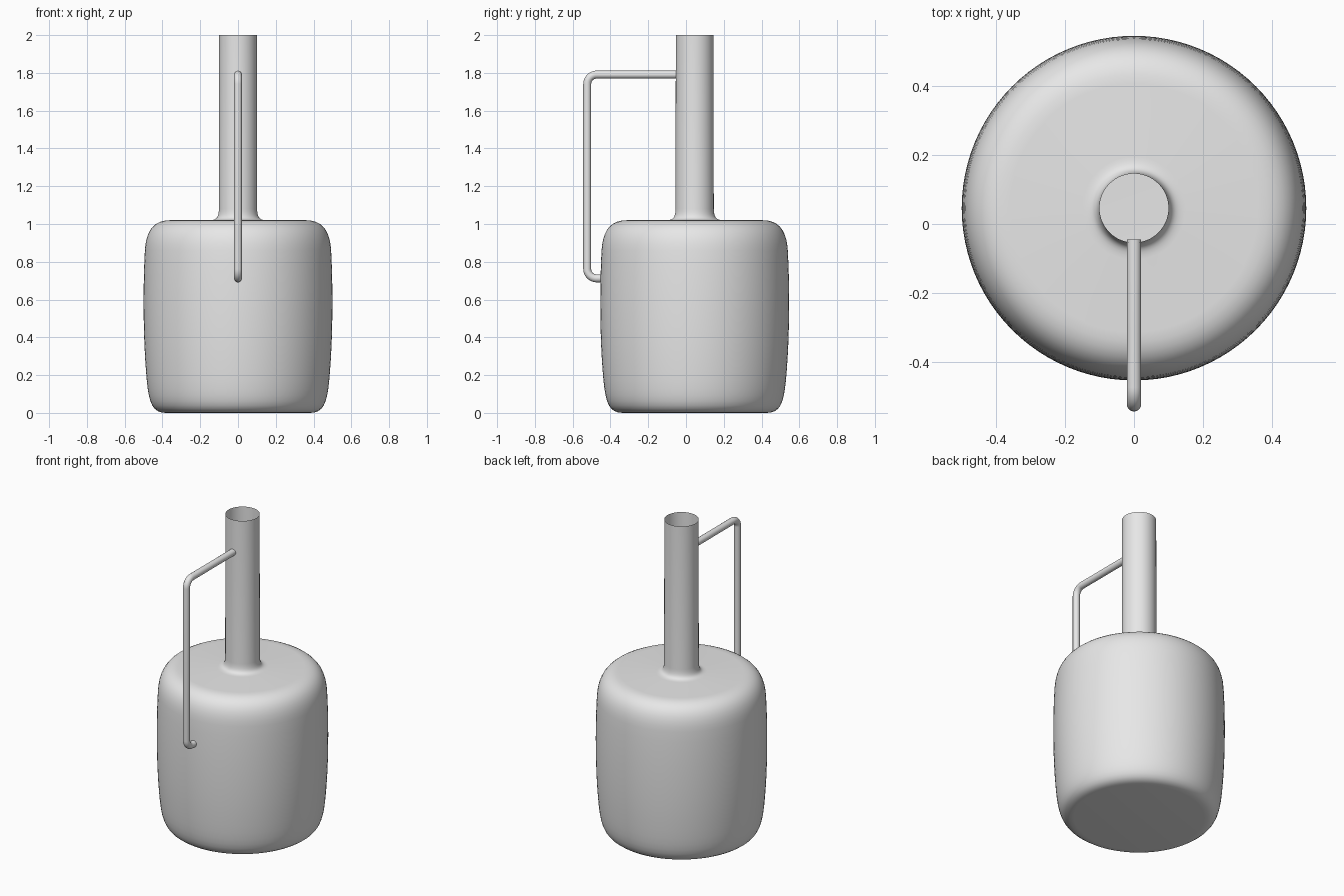
import bpy
import bmesh
import math
from mathutils import Vector
from mathutils.geometry import interpolate_bezier

cube = bpy.data.objects.get("Cube")
if cube:
    bpy.data.objects.remove(cube, do_unlink=True)

grey = bpy.data.materials.new("plain_grey")
grey.use_nodes = True
colour = (0.8, 0.8, 0.8, 1)
grey.diffuse_color = colour
grey.node_tree.nodes["Principled BSDF"].inputs["Base Color"].default_value = colour

AXIS_Y = 0.046
SEGMENTS = 96


def smooth(obj):
    bpy.ops.object.select_all(action="DESELECT")
    obj.select_set(True)
    bpy.context.view_layer.objects.active = obj
    bpy.ops.object.shade_smooth_by_angle(angle=math.radians(40))


def bend(a, b, c, d, steps=10):
    """Points of a soft corner, as a cubic curve."""
    return interpolate_bezier(*[Vector(p) for p in (a, b, c, d)], steps)


# Bottle: one thin wall turned about its axis, open at the mouth
profile = [Vector((0, 0, 0))]
profile += bend((0.38, 0, 0), (0.46, 0, 0), (0.475, 0, 0.06), (0.487, 0, 0.22))
profile += bend((0.487, 0, 0.22), (0.503, 0, 0.42), (0.503, 0, 0.68), (0.493, 0, 0.86))[1:]
profile += bend((0.493, 0, 0.86), (0.487, 0, 0.96), (0.45, 0, 1.02), (0.36, 0, 1.02))[1:]
profile += bend((0.15, 0, 1.02), (0.115, 0, 1.022), (0.103, 0, 1.03), (0.101, 0, 1.08))
profile.append(Vector((0.1, 0, 2)))

bm = bmesh.new()
verts = [bm.verts.new(p) for p in profile]
edges = [bm.edges.new(pair) for pair in zip(verts, verts[1:])]
bmesh.ops.spin(bm, geom=verts + edges, cent=(0, 0, 0), axis=(0, 0, 1),
               angle=math.tau, steps=SEGMENTS, use_duplicate=False)
bmesh.ops.remove_doubles(bm, verts=bm.verts, dist=0.0001)
bmesh.ops.recalc_face_normals(bm, faces=bm.faces)
# The base must face down
base = min(bm.faces, key=lambda f: f.calc_center_median().z)
if base.normal.z > 0:
    bmesh.ops.reverse_faces(bm, faces=bm.faces)
mesh = bpy.data.meshes.new("bottle")
bm.to_mesh(mesh)
bm.free()
bottle = bpy.data.objects.new("bottle", mesh)
bottle.location.y = AXIS_Y
bpy.context.collection.objects.link(bottle)
mesh.materials.append(grey)
smooth(bottle)

# Handle: a round rod from the neck, out and down to the body
OUT, TOP, LOW, R = -0.523, 1.791, 0.712, 0.05
K = R * 0.45
path = [Vector((0, -0.045, TOP))]
path += bend((0, OUT + R, TOP), (0, OUT + K, TOP), (0, OUT, TOP - K), (0, OUT, TOP - R))
path += bend((0, OUT, LOW + R), (0, OUT, LOW + K), (0, OUT + K, LOW), (0, OUT + R, LOW))
path.append(Vector((0, -0.44, LOW)))

curve = bpy.data.curves.new("handle", "CURVE")
curve.dimensions = "3D"
curve.bevel_depth = 0.021
curve.bevel_resolution = 6
curve.use_fill_caps = True
spline = curve.splines.new("POLY")
spline.points.add(len(path) - 1)
for point, co in zip(spline.points, path):
    point.co = (*co, 1)
handle = bpy.data.objects.new("handle", curve)
bpy.context.collection.objects.link(handle)
curve.materials.append(grey)
bpy.ops.object.select_all(action="DESELECT")
handle.select_set(True)
bpy.context.view_layer.objects.active = handle
bpy.ops.object.convert(target="MESH")
smooth(bpy.context.view_layer.objects.active)
